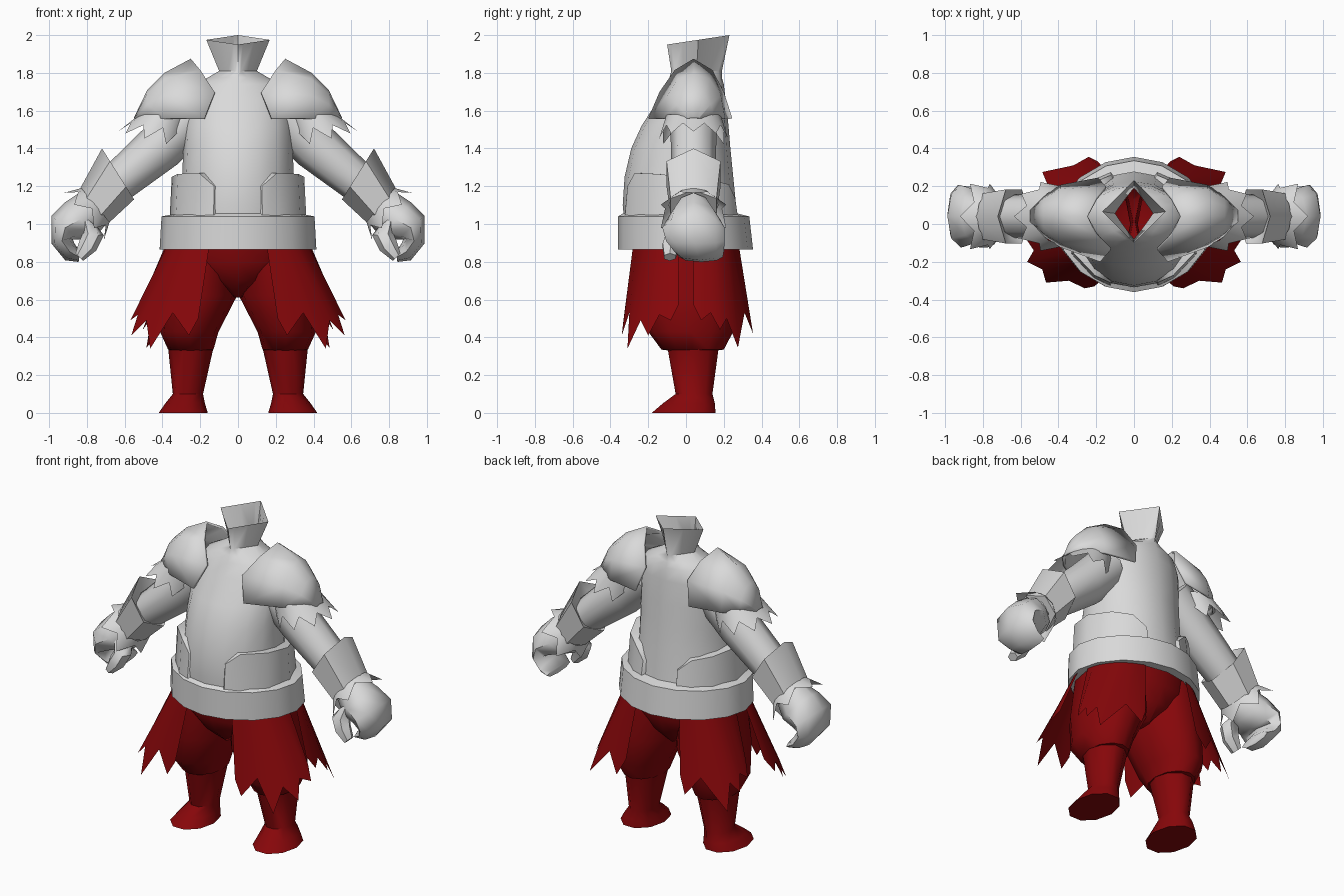
import bpy, bmesh
from math import sin, cos, pi, radians
from mathutils import Vector


def material(name, rgb):
    m = bpy.data.materials.new(name)
    m.diffuse_color = (*rgb, 1)
    return m


GREY = material("pale grey", (0.7, 0.7, 0.7))
RED = material("dark red", (0.24, 0.002, 0.003))


def loft(name, rings, mat, closed=True, caps=(), mirror=True, thick=0):
    """Skin a list of equal-length point rows; caps lists the rows to fill."""
    bm = bmesh.new()
    rows = [[bm.verts.new(p) for p in r] for r in rings]
    n = len(rows[0])
    for a, b in zip(rows, rows[1:]):
        for i in range(n if closed else n - 1):
            j = (i + 1) % n
            bm.faces.new((a[i], a[j], b[j], b[i]))
    for c in caps:
        bm.faces.new(rows[c])
    bmesh.ops.remove_doubles(bm, verts=bm.verts, dist=0.0005)
    bmesh.ops.recalc_face_normals(bm, faces=bm.faces)
    me = bpy.data.meshes.new(name)
    bm.to_mesh(me)
    bm.free()
    me.materials.append(mat)
    ob = bpy.data.objects.new(name, me)
    bpy.context.collection.objects.link(ob)
    if thick:
        s = ob.modifiers.new("thickness", 'SOLIDIFY')
        s.thickness = thick
    if mirror:
        ob.modifiers.new("mirror", 'MIRROR')
    return ob


def level(z, rx, yf, yb, cx=0, n=16, p=2, tilt=0):
    """Horizontal ring; p=2 is an ellipse, p=1 a diamond."""
    cy, ry = (yf + yb) / 2, (yb - yf) / 2

    def f(v):
        return (1 if v > 0 else -1) * abs(v) ** (2 / p)
    out = []
    for i in range(n):
        a = 2 * pi * i / n
        s = f(sin(a))
        out.append(Vector((cx + rx * f(cos(a)), cy + ry * s, z + tilt * s)))
    return out


def limb(x, z, ux, uz, v, y=0.04, n=8):
    """Ring across a limb running in the xz plane; (ux, uz) is its half width."""
    return [Vector((x + ux * cos(2 * pi * i / n), y + v * sin(2 * pi * i / n),
                    z + uz * cos(2 * pi * i / n))) for i in range(n)]


def fringe(name, base, tips, mat, valley):
    """Ragged trim: every second point stops short of the tip ring."""
    low = [b.lerp(t, 1 if i % 2 == 0 else valley)
           for i, (b, t) in enumerate(zip(base, tips))]
    return loft(name, [base, low], mat)


# torso running up into the open diamond collar
loft("torso_and_collar", [
    level(0.95, 0.33, -0.32, 0.28),
    level(1.10, 0.315, -0.335, 0.265),
    level(1.25, 0.295, -0.325, 0.25),
    level(1.40, 0.29, -0.29, 0.235),
    level(1.52, 0.285, -0.235, 0.225),
    level(1.66, 0.27, -0.145, 0.21),
    level(1.74, 0.23, -0.105, 0.20),
    level(1.775, 0.16, -0.088, 0.19, p=1.6),
    level(1.81, 0.10, -0.078, 0.19, p=1.05),
    level(1.975, 0.168, -0.10, 0.23, p=1, tilt=0.025),
], GREY, mirror=False)

# belt
band = [level(0.865, 0.415, -0.36, 0.355, p=1.9), level(1.04, 0.405, -0.36, 0.335, p=1.9),
        level(1.055, 0.33, -0.335, 0.275), level(0.865, 0.36, -0.31, 0.30)]
loft("belt", band + band[:1], GREY, mirror=False)

# hip plates wrapping from front to back above the belt
plate = [(-70, 1.04), (-69, 1.20), (-54, 1.27), (-25, 1.265), (5, 1.25),
         (35, 1.23), (56, 1.21), (70, 1.14), (71, 1.04)]


def plate_row(rx, yf, yb, top):
    row = []
    for a, z in plate:
        a = radians(a)
        row.append(((rx * cos(a)), (yf + yb) / 2 + (yb - yf) / 2 * sin(a), z if top else 1.0))
    return row


loft("hip_plate", [plate_row(0.365, -0.348, 0.30, False), plate_row(0.352, -0.33, 0.278, True),
                   plate_row(0.28, -0.30, 0.23, True)], GREY, closed=False)

# shoulder plates
inner = [(0.18, -0.20, 1.56), (0.125, -0.14, 1.70), (0.20, -0.06, 1.815), (0.25, 0.04, 1.875),
         (0.20, 0.14, 1.815), (0.15, 0.20, 1.70), (0.19, 0.245, 1.56)]


def arch(x, w, h):
    return [(x, 0.042 + w * sin(radians(a)), 1.56 + h * cos(radians(a)))
            for a in range(-90, 91, 30)]


loft("shoulder_plate", [inner, arch(0.39, 0.165, 0.24), arch(0.48, 0.105, 0.15),
                        arch(0.55, 0.03, 0.005)], GREY, closed=False, thick=0.015)

# ragged sleeve under the shoulder plate
fringe("sleeve_fringe", limb(0.385, 1.58, 0.135, 0, 0.145, n=18),
       limb(0.465, 1.445, 0.17, 0.045, 0.185, n=18), GREY, 0.5)

# arms
loft("arm", [limb(0.24, 1.58, 0.09, 0.10, 0.125), limb(0.41, 1.41, 0.088, 0.095, 0.12),
             limb(0.63, 1.225, 0.072, 0.08, 0.115), limb(0.78, 1.08, 0.055, 0.06, 0.08)],
     GREY, caps=(0, -1))

# forearm cuffs with a rim turned inwards
loft("cuff", [limb(0.65, 1.22, 0.06, 0.08, 0.10, n=6), limb(0.635, 1.265, 0.085, 0.135, 0.165, n=6),
              limb(0.765, 1.09, 0.075, 0.09, 0.14, n=6), limb(0.765, 1.09, 0.05, 0.06, 0.09, n=6)], GREY)
fringe("wrist_fringe", limb(0.755, 1.10, 0.075, 0.09, 0.13, n=12),
       limb(0.815, 1.04, 0.105, 0.125, 0.20, n=12), GREY, 0.3)

# curled hands and thumbs
loft("hand", [limb(0.77, 1.08, 0.07, 0.085, 0.09), limb(0.835, 1.025, 0.08, 0.09, 0.14),
              limb(0.915, 0.98, 0.072, 0.063, 0.165), limb(0.932, 0.91, 0.055, -0.014, 0.155, 0.05),
              limb(0.89, 0.852, 0.025, -0.044, 0.13, 0.07),
              limb(0.84, 0.825, 0.004, -0.026, 0.115, 0.08)], GREY, caps=(0, -1))
loft("thumb", [limb(0.79, 1.02, 0.05, 0.04, 0.06, -0.02, 6), limb(0.766, 0.945, 0.056, 0.005, 0.055, -0.06, 6),
               limb(0.795, 0.885, 0.045, 0.025, 0.05, -0.08, 6),
               limb(0.84, 0.825, 0.02, 0.02, 0.035, -0.085, 6)], GREY, caps=(0, -1))

# breeches: shared hips plus two baggy legs
loft("hips", [level(0.95, 0.33, -0.28, 0.27), level(0.80, 0.34, -0.27, 0.26),
              level(0.70, 0.20, -0.22, 0.22), level(0.61, 0.02, -0.12, 0.14)],
     RED, caps=(-1,), mirror=False)
loft("breeches_leg", [level(0.90, 0.17, -0.24, 0.24, 0.19, 12), level(0.62, 0.20, -0.25, 0.275, 0.205, 12),
                      level(0.43, 0.155, -0.20, 0.25, 0.258, 12), level(0.335, 0.12, -0.13, 0.20, 0.25, 12),
                      level(0.33, 0.10, -0.09, 0.16, 0.25, 12)], RED, caps=(-1,))

# boots
loft("boot", [level(0.345, 0.12, -0.105, 0.18, 0.25, 10), level(0.10, 0.08, -0.06, 0.145, 0.265, 10),
              level(0.05, 0.105, -0.13, 0.16, 0.28, 10), level(0.0, 0.13, -0.19, 0.165, 0.29, 10)],
     RED, caps=(-1,))

# ragged skirt panels, front and back
front_hem = [(0.21, -0.33, 0.50), (0.26, -0.34, 0.41), (0.345, -0.30, 0.53),
             (0.465, -0.31, 0.34), (0.485, -0.24, 0.49), (0.565, -0.20, 0.41),
             (0.53, -0.14, 0.52), (0.57, -0.08, 0.49), (0.52, -0.04, 0.57)]
back_hem = [(0.19, 0.33, 0.52), (0.24, 0.355, 0.42), (0.32, 0.31, 0.53),
            (0.485, 0.275, 0.345), (0.46, 0.215, 0.50), (0.505, 0.18, 0.44),
            (0.47, 0.13, 0.53), (0.49, 0.08, 0.49), (0.45, 0.04, 0.57)]
angles = [radians(-67 + 7.5 * i) for i in range(len(front_hem))]
for name, hem, rx, ry in (("front_skirt_panel", front_hem, 0.39, 0.305),
                          ("back_skirt_panel", back_hem, 0.38, -0.305)):
    loft(name, [[(rx * cos(a), ry * sin(a), 0.88) for a in angles], hem], RED, closed=False)

# smooth shading with crisp edges
for ob in bpy.data.objects:
    ob.select_set(True)
    bpy.context.view_layer.objects.active = ob
bpy.ops.object.shade_smooth_by_angle(angle=radians(52))
